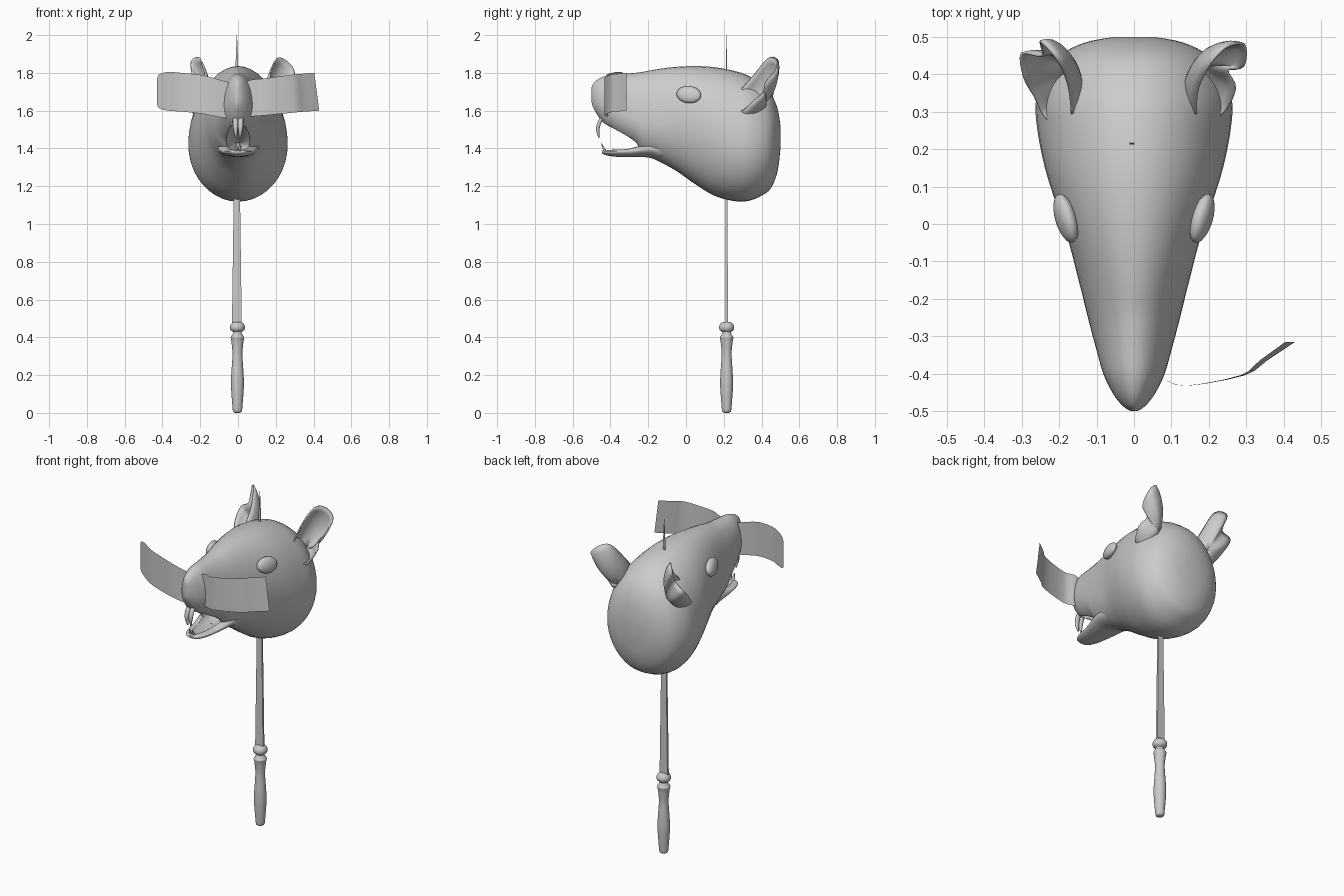
import bpy, math
from mathutils import Vector

if "Cube" in bpy.data.objects:
    bpy.data.objects.remove(bpy.data.objects["Cube"])


def spline(rows, steps):
    """Catmull-Rom resampling of rows of numbers."""
    out, n = [], len(rows)
    for i in range(n - 1):
        p = [rows[max(0, min(n - 1, i + k))] for k in (-1, 0, 1, 2)]
        for s in range(steps):
            t = s / steps
            out.append([0.5 * (2 * b + (c - a) * t + (2 * a - 5 * b + 4 * c - d) * t * t
                               + (3 * b - a - 3 * c + d) * t ** 3) for a, b, c, d in zip(*p)])
    out.append(list(rows[-1]))
    return out


def make(name, verts, faces, angle=60):
    me = bpy.data.meshes.new(name)
    me.from_pydata(verts, [], faces)
    me.update()
    ob = bpy.data.objects.new(name, me)
    bpy.context.collection.objects.link(ob)
    bpy.ops.object.select_all(action='DESELECT')
    ob.select_set(True)
    bpy.context.view_layer.objects.active = ob
    bpy.ops.object.shade_smooth_by_angle(angle=math.radians(angle))
    return ob


def skin(name, rings, closed=True, angle=60):
    """Joins equal rings of points; closed rings get end caps."""
    n = len(rings[0])
    verts = [p for r in rings for p in r]
    faces = [(i * n + j, i * n + (j + 1) % n, (i + 1) * n + (j + 1) % n, (i + 1) * n + j)
             for i in range(len(rings) - 1) for j in range(n if closed else n - 1)]
    if closed:
        faces += [tuple(reversed(range(n))), tuple(range(len(verts) - n, len(verts)))]
    return make(name, verts, faces, angle)


def egg_loft(name, rows, n=40, steps=4):
    """rows: y, top z, bottom z, half width, height of the widest point"""
    rings = []
    for y, top, bot, w, zc in spline(rows, steps):
        ring = []
        for j in range(n):
            a = 2 * math.pi * j / n
            c = math.cos(a)
            ring.append((w * math.sin(a), y, zc + c * (top - zc if c > 0 else zc - bot)))
        rings.append(ring)
    return skin(name, rings)


# skull with snout
head = egg_loft("head", [
    (-.50, 1.72, 1.645, .006, 1.68), (-.495, 1.735, 1.625, .018, 1.67),
    (-.48, 1.755, 1.595, .036, 1.66), (-.45, 1.775, 1.55, .058, 1.64),
    (-.40, 1.79, 1.50, .082, 1.62), (-.33, 1.795, 1.455, .102, 1.58),
    (-.27, 1.80, 1.415, .118, 1.55), (-.23, 1.805, 1.37, .128, 1.54),
    (-.15, 1.82, 1.335, .148, 1.53), (-.05, 1.832, 1.28, .174, 1.54),
    (.05, 1.836, 1.21, .207, 1.52), (.15, 1.83, 1.15, .238, 1.48),
    (.25, 1.812, 1.122, .258, 1.43), (.33, 1.785, 1.122, .262, 1.42),
    (.40, 1.74, 1.15, .24, 1.42), (.45, 1.69, 1.19, .20, 1.43),
    (.485, 1.61, 1.28, .13, 1.44), (.50, 1.52, 1.40, .05, 1.46)])

# lower jaw
jaw = egg_loft("lower_jaw", [
    (-.445, 1.388, 1.376, .02, 1.382), (-.43, 1.392, 1.366, .045, 1.382),
    (-.38, 1.395, 1.357, .066, 1.383), (-.31, 1.40, 1.354, .080, 1.385),
    (-.26, 1.415, 1.354, .092, 1.39), (-.20, 1.43, 1.352, .105, 1.40),
    (-.12, 1.43, 1.33, .11, 1.40)])

# mouth hollow, cut from skull and jaw
mouth = egg_loft("mouth_cutter", [
    (-.45, 1.53, 1.40, .015, 1.46), (-.40, 1.555, 1.383, .048, 1.45),
    (-.30, 1.53, 1.376, .062, 1.44), (-.20, 1.47, 1.383, .055, 1.42),
    (-.13, 1.43, 1.40, .02, 1.415)], n=24)
mouth.hide_render = True
mouth.hide_viewport = True
for ob in (head, jaw):
    m = ob.modifiers.new("mouth", 'BOOLEAN')
    m.operation, m.object, m.solver = 'DIFFERENCE', mouth, 'EXACT'

# eyes
for side, label in ((1, "right"), (-1, "left")):
    bpy.ops.mesh.primitive_uv_sphere_add(segments=24, ring_count=14, radius=1)
    eye = bpy.context.object
    eye.name = label + "_eye"
    eye.scale = (.027, .068, .046)
    eye.location = (side * .182, .015, 1.685)
    eye.rotation_euler = (math.radians(-8), math.radians(-side * 15), math.radians(-side * 15))
    bpy.ops.object.shade_smooth()


# ears: cupped sheets from an irregular rim down to the cup bottom
def ear(name, rim, bottom):
    outer = [Vector(p) for p in spline(rim + rim[:1], 4)]
    base = Vector(bottom)
    mid = sum(outer, Vector()) / len(outer)
    rings = []
    for k in range(7):
        t = k / 6
        centre = mid.lerp(base, math.sin(t * math.pi / 2))
        rings.append([centre + (p - mid) * max(.02, math.cos(t * math.pi / 2) ** .8) for p in outer])
    ob = skin(name, rings, closed=False)
    sol = ob.modifiers.new("thickness", 'SOLIDIFY')
    sol.thickness, sol.offset = .007, 0


ear("right_ear", [(.165, .29, 1.71), (.17, .36, 1.79), (.205, .43, 1.875), (.25, .475, 1.87),
                  (.295, .478, 1.82), (.292, .42, 1.75), (.25, .41, 1.70), (.27, .36, 1.655),
                  (.23, .29, 1.60)], (.17, .41, 1.64))
ear("left_ear", [(-.165, .29, 1.71), (-.175, .37, 1.79), (-.205, .44, 1.88), (-.25, .488, 1.86),
                 (-.245, .45, 1.78), (-.30, .455, 1.74), (-.293, .39, 1.68), (-.265, .34, 1.63),
                 (-.23, .28, 1.60)], (-.17, .41, 1.64))


# whisker ribbons: rows of x, y, bottom z, top z
def ribbon(name, rows):
    skin(name, [[(x + lean * (z0 < z1), y, z0), (x - lean, y, z1)]
                for x, y, z0, z1, lean in spline(rows, 3)], closed=False)


ribbon("right_whiskers", [(.045, -.412, 1.565, 1.755, 0), (.08, -.415, 1.57, 1.765, 0),
                          (.14, -.432, 1.575, 1.77, .003), (.29, -.404, 1.59, 1.79, .006),
                          (.345, -.365, 1.595, 1.795, .01), (.417, -.315, 1.60, 1.80, .013)])
ribbon("left_whiskers", [(-.035, -.415, 1.555, 1.745, 0), (-.12, -.425, 1.57, 1.77, 0),
                         (-.20, -.42, 1.585, 1.79, 0), (-.30, -.392, 1.595, 1.80, 0),
                         (-.37, -.35, 1.60, 1.805, 0), (-.42, -.318, 1.615, 1.79, 0),
                         (-.43, -.31, 1.65, 1.75, 0)])


# incisors: curved tapering tubes
def tooth(name, path, n=10):
    rings = []
    for x, y, z, r in spline(path, 4):
        rings.append([(x + r * math.cos(2 * math.pi * j / n),
                       y + r * .8 * math.sin(2 * math.pi * j / n), z) for j in range(n)])
    skin(name, rings)


for s in (-1, 1):
    tooth("upper_tooth", [(s * .014, -.43, 1.58, .015), (s * .014, -.457, 1.54, .014),
                          (s * .013, -.467, 1.50, .012), (s * .010, -.460, 1.455, .004)])
    tooth("lower_tooth", [(s * .010, -.41, 1.375, .010), (s * .010, -.432, 1.395, .009),
                          (s * .009, -.447, 1.425, .003)])

# flat tapering blade running through the head to a point
skin("blade", [[(-.006 + a * w, .215 + b * d, z) for a, b in ((-1, -1), (1, -1), (1, 1), (-1, 1))]
               for z, w, d in ((.46, .026, .007), (1.13, .017, .005), (1.84, .007, .003), (2.0, .001, .001))],
     angle=30)

# turned handle with collar
profile = spline([(.006, 0), (.022, .006), (.027, .04), (.034, .14), (.033, .20), (.027, .29), (.027, .33),
                  (.033, .385), (.036, .40), (.028, .412), (.022, .425)], 3)
profile += spline([(.022, .428), (.036, .438), (.040, .455), (.034, .47), (.024, .48)], 3)
skin("handle", [[(-.003 + r * math.cos(2 * math.pi * j / 24), .215 + r * math.sin(2 * math.pi * j / 24), max(0, z))
                 for j in range(24)] for r, z in profile])
